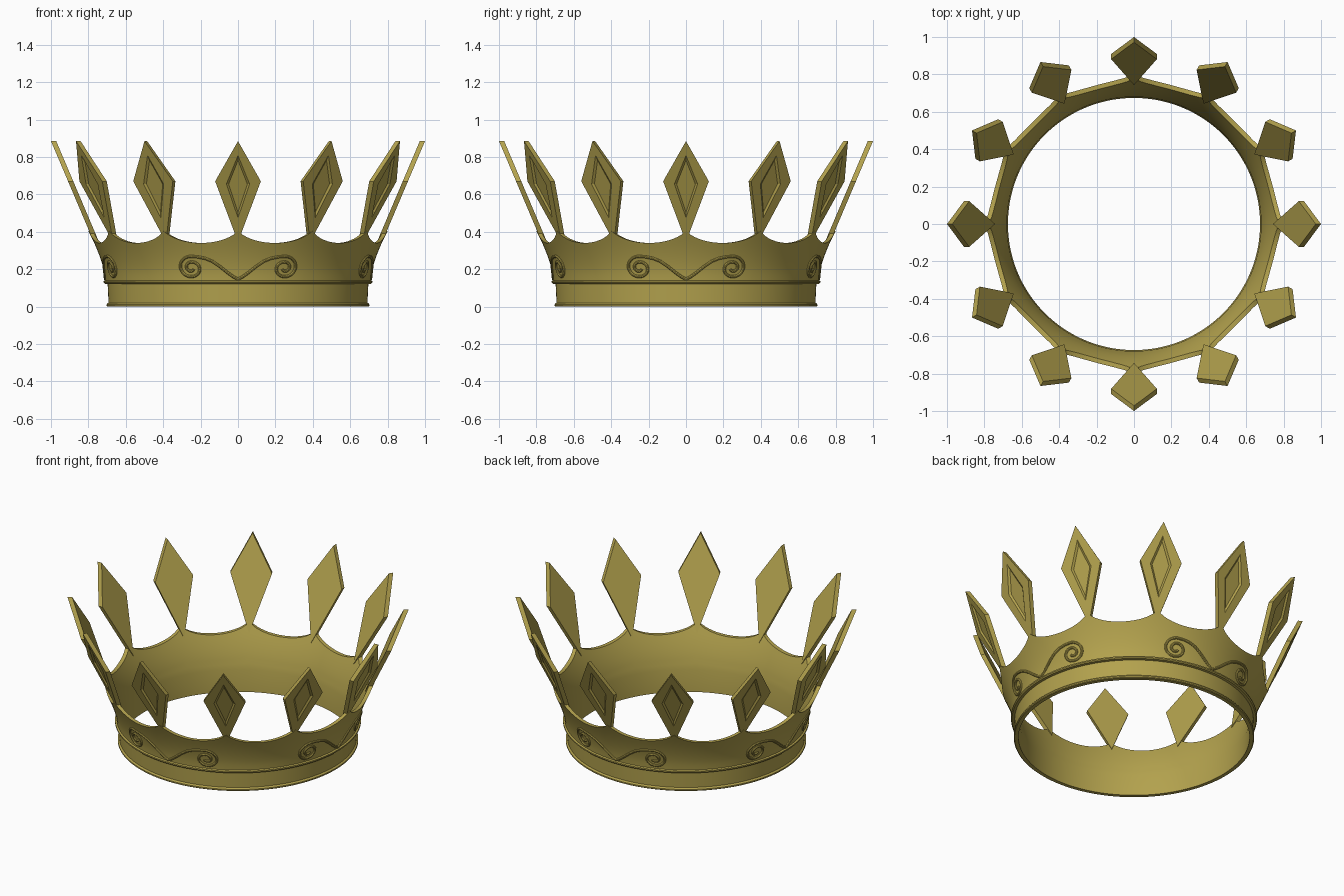
import bpy, bmesh
from math import sin, cos, pi, sqrt, radians

if "Cube" in bpy.data.objects:
    bpy.data.objects.remove(bpy.data.objects["Cube"])

gold = bpy.data.materials.new("gold")
gold.diffuse_color = (0.45, 0.36, 0.075, 1)
gold.use_nodes = True
gold.node_tree.nodes["Principled BSDF"].inputs["Base Color"].default_value = gold.diffuse_color
N = 12


def finish(name, bm, smooth=True):
    bmesh.ops.recalc_face_normals(bm, faces=bm.faces)
    me = bpy.data.meshes.new(name)
    bm.to_mesh(me)
    bm.free()
    ob = bpy.data.objects.new(name, me)
    bpy.context.collection.objects.link(ob)
    me.materials.append(gold)
    if smooth:
        bpy.ops.object.select_all(action='DESELECT')
        ob.select_set(True)
        bpy.context.view_layer.objects.active = ob
        bpy.ops.object.shade_smooth_by_angle(angle=radians(30))
    return ob


def polar(r, a, z):
    # angle 0 faces the front (-y)
    return (r * sin(a), -r * cos(a), z)


def flare(z):
    s = max(0, (z - 0.14) / 0.26)
    return 0.708 + 0.09 * s ** 1.5


def rim(a):
    # scalloped rim, highest at the spikes
    t = (a * N / (2 * pi)) % 1 * 2 - 1
    return 0.34 + 0.065 * (1 - sqrt(1 - 0.85 * t * t)) / (1 - sqrt(0.15))


# flared band with a foot lip, a ridge and a scalloped top
base = [(0.674, 0), (0.697, 0), (0.702, 0.004), (0.702, 0.012), (0.697, 0.018), (0.692, 0.02),
        (0.697, 0.12), (0.712, 0.122), (0.718, 0.128), (0.718, 0.136), (0.708, 0.14)]
bm = bmesh.new()
rings = []
SEG = N * 18
for i in range(SEG):
    a = 2 * pi * i / SEG
    top = rim(a)
    zs = [0.14 + (top - 0.14) * k / 7 for k in range(1, 8)]
    prof = base + [(flare(z), z) for z in zs]
    prof += [(flare(z) - 0.024, z) for z in reversed(zs)] + [(0.68, 0.14)]
    rings.append([bm.verts.new(polar(r, a, z)) for r, z in prof])
for i in range(SEG):
    p, q = rings[i], rings[(i + 1) % SEG]
    for k in range(len(p)):
        m = (k + 1) % len(p)
        bm.faces.new((p[k], q[k], q[m], p[m]))
finish("crown_band", bm)


# leaning diamond spikes with a recessed diamond panel outside
def diamond(bm, a, zb, zm, zt, w, depth):
    out = []
    for x, z in ((0, zb), (w, zm), (0, zt), (-w, zm)):
        r = 1.0 - 0.4245 * (0.885 - z) - depth
        out.append(bm.verts.new((r * sin(a) + x * cos(a), -r * cos(a) + x * sin(a), z)))
    return out


for i in range(N):
    a = 2 * pi * i / N
    bm = bmesh.new()
    loops = [diamond(bm, a, 0.345, 0.67, 0.885, 0.122, 0.028),
             diamond(bm, a, 0.345, 0.67, 0.885, 0.122, 0),
             diamond(bm, a, 0.475, 0.655, 0.808, 0.062, 0),
             diamond(bm, a, 0.505, 0.655, 0.782, 0.050, 0.010)]
    bm.faces.new(loops[0])
    bm.faces.new(loops[-1])
    for p, q in zip(loops, loops[1:]):
        for k in range(4):
            m = (k + 1) % 4
            bm.faces.new((p[k], p[m], q[m], q[k]))
    finish(f"diamond_spike_{i + 1}", bm, smooth=False)

# raised scrolls: a pair of curls meeting in a V on each of four sides
stem = [(0, 0.146), (0.03, 0.162), (0.065, 0.187), (0.10, 0.215), (0.14, 0.242), (0.18, 0.258), (0.22, 0.266)]
path = list(stem)
for k in range(40):
    t = k / 39
    ang = pi / 2 - t * 3.3 * pi
    rad = 0.062 * (1 - t) + 0.012 * t
    path.append((0.262 + rad * 1.2 * cos(ang), 0.207 + rad * sin(ang)))

for side in range(4):
    for sgn, tag in ((1, "right"), (-1, "left")):
        cu = bpy.data.curves.new("scroll", 'CURVE')
        cu.dimensions = '3D'
        cu.bevel_depth = 0.008
        cu.bevel_resolution = 2
        cu.use_fill_caps = True
        sp = cu.splines.new('POLY')
        sp.points.add(len(path) - 1)
        for pt, (x, z) in zip(sp.points, path):
            ang = side * pi / 2 + sgn * x / 0.745
            pt.co = (*polar(flare(z) + 0.001, ang, z), 1)
        ob = bpy.data.objects.new(f"scroll_{side + 1}_{tag}", cu)
        bpy.context.collection.objects.link(ob)
        cu.materials.append(gold)
        bpy.ops.object.select_all(action='DESELECT')
        ob.select_set(True)
        bpy.context.view_layer.objects.active = ob
        bpy.ops.object.convert(target='MESH')
        bpy.ops.object.shade_smooth_by_angle(angle=radians(40))
